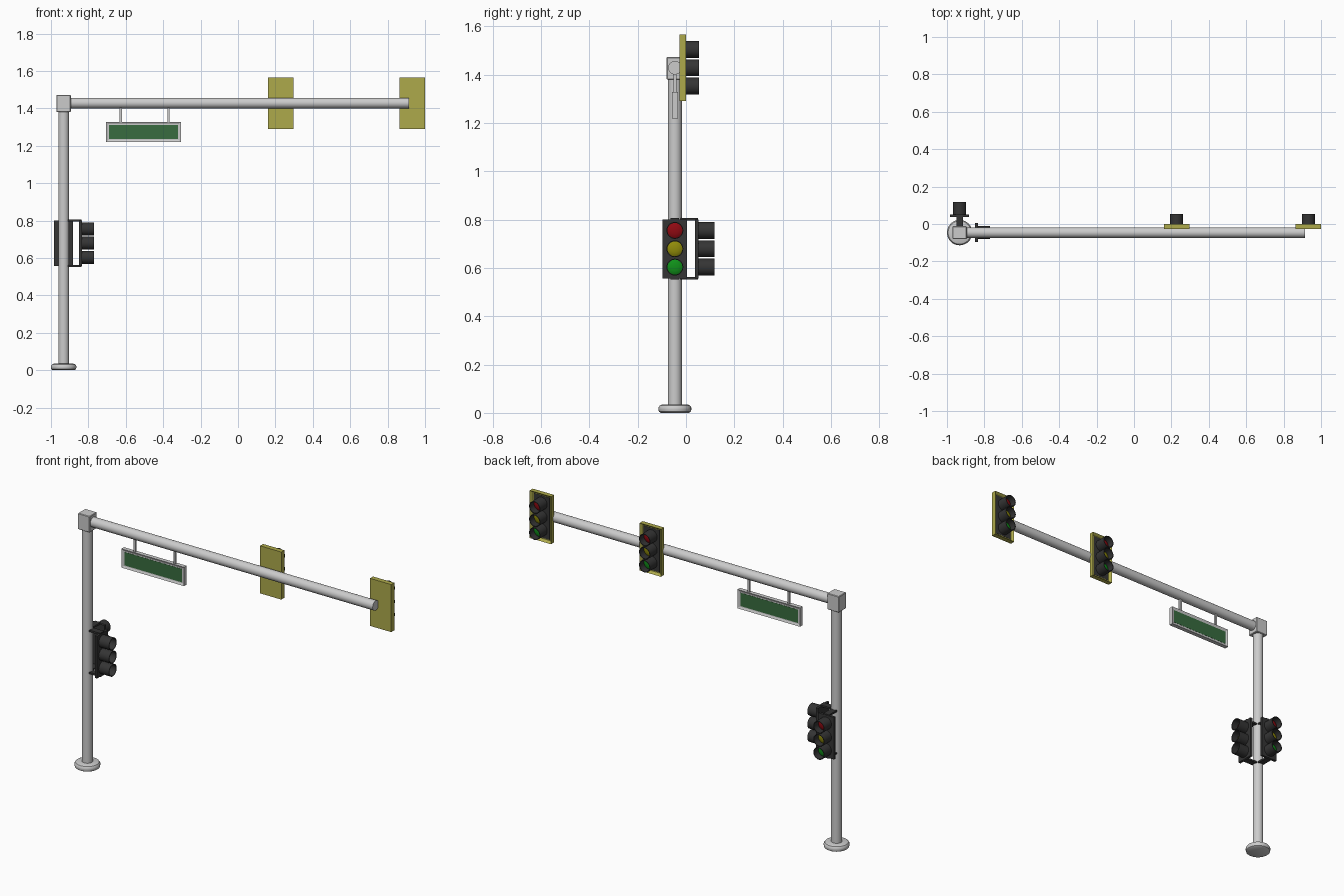
import bpy, bmesh
from math import pi
from mathutils import Matrix, Vector

if "Cube" in bpy.data.objects:
    bpy.data.objects.remove(bpy.data.objects["Cube"])

PX, PY = -0.932, -0.046      # pole axis
ARM_Z = 1.428


def material(name, rgb):
    m = bpy.data.materials.new(name)
    m.diffuse_color = (*rgb, 1)
    m.use_nodes = True
    m.node_tree.nodes["Principled BSDF"].inputs["Base Color"].default_value = m.diffuse_color
    return m


BLACK = material("black", (0.035, 0.035, 0.035))
YELLOW = material("yellow", (0.42, 0.40, 0.07))
SIGN_GREEN = material("sign_green", (0.04, 0.15, 0.05))
LENSES = [("red", material("red_lens", (0.28, 0.003, 0.006))),
          ("amber", material("amber_lens", (0.28, 0.26, 0.003))),
          ("green", material("green_lens", (0.005, 0.28, 0.01)))]


def finish(name, bm, mat=None, smooth=False):
    bmesh.ops.recalc_face_normals(bm, faces=bm.faces)
    mesh = bpy.data.meshes.new(name)
    bm.to_mesh(mesh)
    bm.free()
    ob = bpy.data.objects.new(name, mesh)
    bpy.context.collection.objects.link(ob)
    if mat:
        mesh.materials.append(mat)
    if smooth:
        bpy.ops.object.select_all(action='DESELECT')
        bpy.context.view_layer.objects.active = ob
        ob.select_set(True)
        bpy.ops.object.shade_smooth_by_angle(angle=0.6)
    return ob


def box(name, lo, hi, mat=None, frame=Matrix(), bevel=0):
    lo, hi = Vector(lo), Vector(hi)
    bm = bmesh.new()
    m = Matrix.Translation((lo + hi) / 2) @ Matrix.Diagonal((*(hi - lo), 1))
    bmesh.ops.create_cube(bm, size=1, matrix=m)
    if bevel:
        bmesh.ops.bevel(bm, geom=bm.edges[:], offset=bevel, segments=1, affect='EDGES')
    bm.transform(frame)
    return finish(name, bm, mat)


def lathe(name, profile, mat=None, frame=Matrix(), steps=32):
    """Revolve (radius, height) points about local z."""
    bm = bmesh.new()
    vs = [bm.verts.new((r, 0, h)) for r, h in profile]
    edges = [bm.edges.new(p) for p in zip(vs, vs[1:])]
    bmesh.ops.spin(bm, geom=vs + edges, cent=(0, 0, 0), axis=(0, 0, 1),
                   angle=2 * pi, steps=steps)
    bmesh.ops.remove_doubles(bm, verts=bm.verts, dist=1e-5)
    bm.transform(frame)
    return finish(name, bm, mat, True)


def inset_panel(name, lo, hi, border, depth, sides, mat=None):
    """Box with a recessed panel on the chosen y sides."""
    ob = box(name, lo, hi, mat)
    bm = bmesh.new()
    bm.from_mesh(ob.data)
    faces = [f for f in bm.faces if any(f.normal.y * s > 0.9 for s in sides)]
    bmesh.ops.inset_individual(bm, faces=faces, thickness=border)
    for f in faces:
        bmesh.ops.translate(bm, verts=f.verts, vec=-f.normal * depth)
    bm.to_mesh(ob.data)
    bm.free()
    return ob


def signal(name, frame):
    """Three-lamp head facing local +y, housing back on y = 0."""
    box(name + "_housing", (-0.051, 0, -0.122), (0.051, 0.014, 0.122), BLACK, frame)
    for i, (colour, mat) in enumerate(LENSES):
        f = frame @ Matrix.Translation((0, 0, 0.076 * (1 - i))) @ Matrix.Rotation(-pi / 2, 4, 'X')
        lathe(f"{name}_{colour}_visor",
              [(0.035, 0.012), (0.035, 0.08), (0.031, 0.08), (0.031, 0.012)], BLACK, f)
        lathe(f"{name}_{colour}_lens",
              [(0.0312, 0.040), (0.025, 0.044), (0.014, 0.047), (0, 0.048)], mat, f)


# Pole with rounded foot
at_pole = Matrix.Translation((PX, PY, 0))
lathe("base", [(0, 0), (0.058, 0), (0.066, 0.005), (0.068, 0.014), (0.068, 0.022),
               (0.062, 0.031), (0.052, 0.035), (0, 0.035)], None, at_pole)
lathe("pole", [(0, 0.03), (0.029, 0.03), (0.029, 1.40), (0, 1.40)], None, at_pole)

# Corner block and horizontal arm
box("corner_block", (PX - 0.038, PY - 0.034, 1.379), (PX + 0.038, PY + 0.034, 1.472), bevel=0.003)
along_x = Matrix.Translation((PX, PY, ARM_Z)) @ Matrix.Rotation(pi / 2, 4, 'Y')
lathe("arm", [(0, 0.01), (0.028, 0.01), (0.028, 1.846), (0, 1.846)], None, along_x)

# Hanging street sign
inset_panel("sign_frame", (-0.706, PY - 0.012, 1.219), (-0.305, PY + 0.012, 1.328),
            0.016, 0.005, (1, -1))
box("sign_panel", (-0.690, PY - 0.008, 1.235), (-0.321, PY + 0.008, 1.312), SIGN_GREEN)
for side, x in (("left", -0.627), ("right", -0.372)):
    box(f"sign_hanger_{side}", (x - 0.006, PY - 0.006, 1.325), (x + 0.006, PY + 0.006, 1.41))

# Arm signals on yellow backing plates
for label, x in (("middle", 0.228), ("end", 0.932)):
    inset_panel(f"{label}_backplate", (x - 0.068, -0.027, 1.29), (x + 0.068, 0.001, 1.565),
                0.016, 0.014, (1,), YELLOW)
    signal(f"{label}_signal", Matrix.Translation((x, -0.026, ARM_Z)))

# Pole signals, one facing back and one facing right
for label, angle in (("back", 0), ("side", -pi / 2)):
    turn = Matrix.Translation((PX, PY, 0.679)) @ Matrix.Rotation(angle, 4, 'Z')
    signal(f"{label}_signal", turn @ Matrix.Translation((0, 0.083, 0)))
    for end, z in (("top", 0.122), ("bottom", -0.122)):
        box(f"{label}_bracket_{end}", (-0.018, 0.015, z - 0.005), (0.018, 0.095, z + 0.005),
            BLACK, turn)
